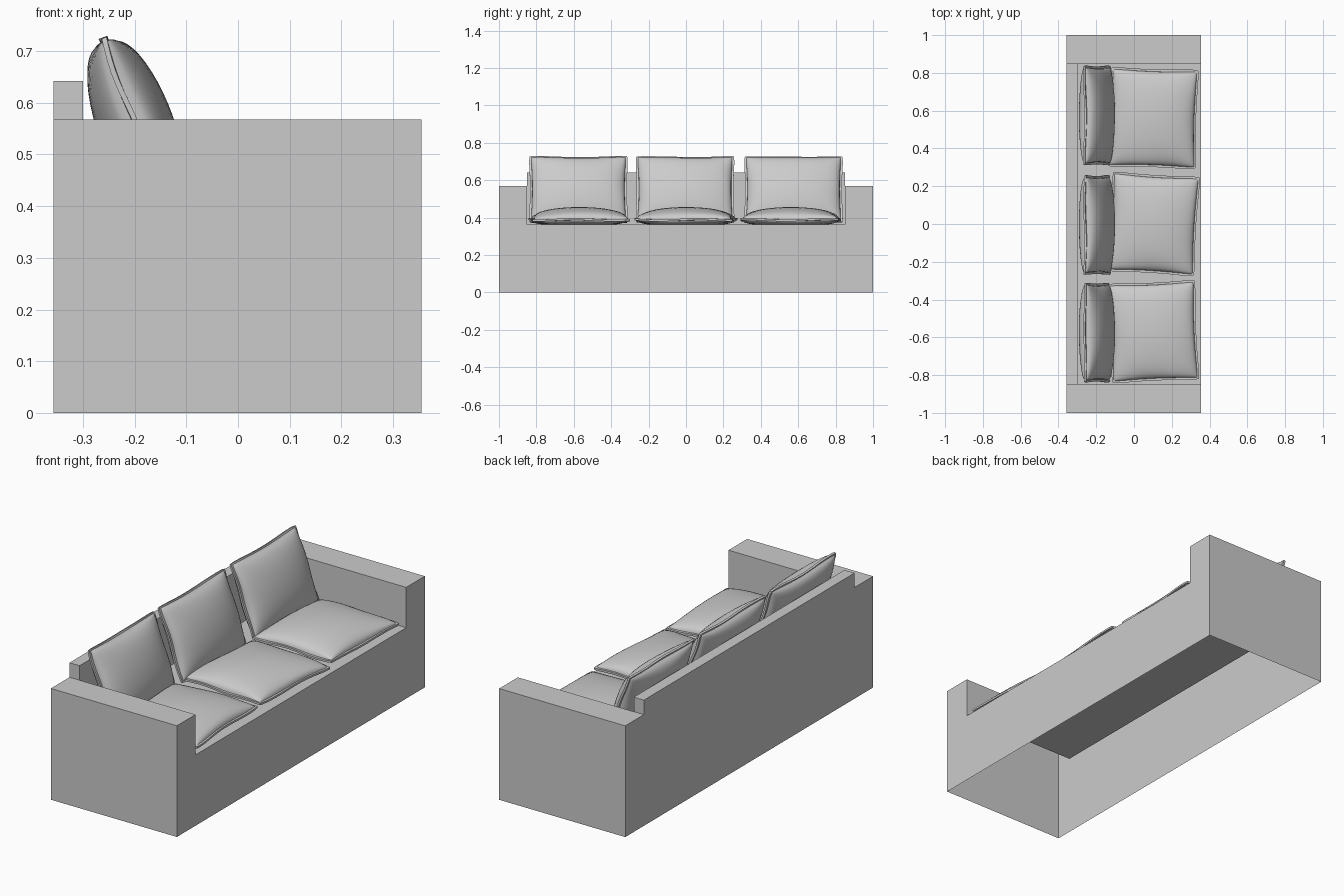
import bpy, bmesh, math

if "Cube" in bpy.data.objects:
    bpy.data.objects.remove(bpy.data.objects["Cube"])

XS = (-0.357, -0.30, 0.355)
YS = (-1.0, -0.85, 0.85, 1.0)
ARM, BACK, SEAT = 0.568, 0.642, 0.362


def add_object(name, bm):
    bmesh.ops.remove_doubles(bm, verts=bm.verts, dist=1e-5)
    bmesh.ops.recalc_face_normals(bm, faces=bm.faces)
    me = bpy.data.meshes.new(name)
    bm.to_mesh(me)
    bm.free()
    ob = bpy.data.objects.new(name, me)
    bpy.context.collection.objects.link(ob)
    return ob


# Sofa body: a thin stepped shell, open underneath
def sofa_body():
    bm = bmesh.new()

    def quad(*pts):
        bm.faces.new([bm.verts.new(p) for p in pts])

    def height(i, j):
        if i not in (0, 1) or j not in (0, 1, 2):
            return 0.0
        return ARM if j != 1 else (BACK if i == 0 else SEAT)

    # horizontal tops
    for i in range(2):
        for j in range(3):
            x0, x1, y0, y1, h = XS[i], XS[i+1], YS[j], YS[j+1], height(i, j)
            quad((x0, y0, h), (x1, y0, h), (x1, y1, h), (x0, y1, h))
    # upright walls wherever neighbouring heights differ
    for i in range(3):
        for j in range(3):
            a, b = height(i-1, j), height(i, j)
            if a != b:
                x, y0, y1 = XS[i], YS[j], YS[j+1]
                quad((x, y0, a), (x, y1, a), (x, y1, b), (x, y0, b))
    for i in range(2):
        for j in range(4):
            a, b = height(i, j-1), height(i, j)
            if a != b:
                y, x0, x1 = YS[j], XS[i], XS[i+1]
                quad((x0, y, a), (x1, y, a), (x1, y, b), (x0, y, b))
    return add_object("sofa_body", bm)


# Plump cushion with pinched sides and a flat seam border
def cushion(name, a, b, top, bottom, loc, rot, phase):
    n, rim, lip = 22, 0.955, 0.005
    ts = [-1.0] + [-rim * math.cos(math.pi * k / n) for k in range(n + 1)] + [1.0]
    m = len(ts)
    bm = bmesh.new()
    sheets = []
    for side, depth in ((1, top), (-1, bottom)):
        grid = []
        for u in ts:
            row = []
            for v in ts:
                p = max(0, 1 - (u / rim) ** 2) * max(0, 1 - (v / rim) ** 2)
                h = lip + (depth - lip) * p ** 0.42
                edge = max(abs(u), abs(v)) ** 6
                wave = 0.004 * edge * math.sin(5 * u + 4 * v + phase)
                corner = 0.03 * (u * v) ** 8
                x = a * u * (1 - 0.045 * (1 - v * v) - corner)
                y = b * v * (1 - 0.035 * (1 - u * u) - corner)
                row.append(bm.verts.new((x, y, side * h + wave)))
            grid.append(row)
        sheets.append(grid)
        for i in range(m - 1):
            for j in range(m - 1):
                bm.faces.new((grid[i][j], grid[i+1][j], grid[i+1][j+1], grid[i][j+1]))
    # close the seam edge
    ring = ([(i, 0) for i in range(m - 1)] + [(m - 1, j) for j in range(m - 1)]
            + [(i, m - 1) for i in range(m - 1, 0, -1)] + [(0, j) for j in range(m - 1, 0, -1)])
    t, s = sheets
    for (i, j), (k, l) in zip(ring, ring[1:] + ring[:1]):
        bm.faces.new((t[i][j], t[k][l], s[k][l], s[i][j]))
    ob = add_object(name, bm)
    ob.location = loc
    ob.rotation_euler = [math.radians(r) for r in rot]
    bpy.ops.object.select_all(action='DESELECT')
    ob.select_set(True)
    bpy.context.view_layer.objects.active = ob
    bpy.ops.object.shade_smooth_by_angle(angle=math.radians(40))
    return ob


sofa_body()

# Seat cushions, each turned slightly
for k, (y, turn) in enumerate(((0.56, -1.8), (0.0, -3.5), (-0.57, 2.5))):
    cushion(f"seat_cushion_{k+1}", 0.236, 0.268, 0.068, 0.035,
            (0.103, y, 0.388), (0, 0, turn), k * 1.7)

# Back cushions leaning on the backrest
for k, y in enumerate((0.575, -0.005, -0.575)):
    cushion(f"back_cushion_{k+1}", 0.192, 0.268, 0.073, 0.075,
            (-0.197, y, 0.55), (0, -110, 0), k * 1.3)
